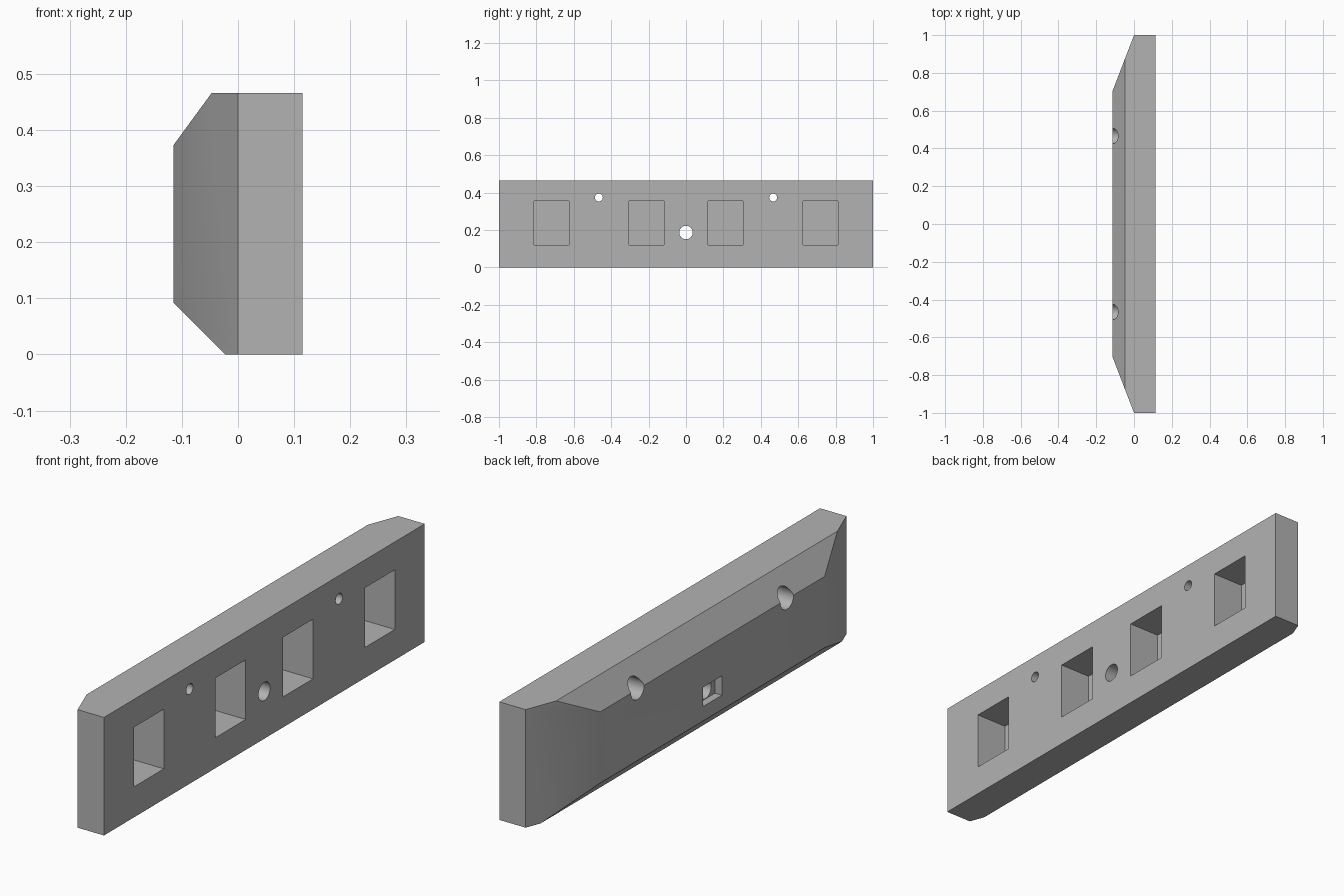
import bpy, bmesh, math
from mathutils import Matrix, Vector

cube = bpy.data.objects.get("Cube")
if cube:
    bpy.data.objects.remove(cube, do_unlink=True)

BACK, FRONT = -0.115, 0.115
HEIGHT = 0.466

grey = bpy.data.materials.new("plain grey")
grey.use_nodes = True
colour = (0.45, 0.45, 0.45, 1)
grey.diffuse_color = colour
grey.node_tree.nodes["Principled BSDF"].inputs["Base Color"].default_value = colour


def add_object(name, bm):
    bmesh.ops.recalc_face_normals(bm, faces=bm.faces)
    mesh = bpy.data.meshes.new(name)
    bm.to_mesh(mesh)
    bm.free()
    mesh.materials.append(grey)
    obj = bpy.data.objects.new(name, mesh)
    bpy.context.collection.objects.link(obj)
    return obj


def box_cutter(x0, x1, y, z, width, height):
    bm = bmesh.new()
    place = Matrix.Translation(((x0 + x1) / 2, y, z))
    bmesh.ops.create_cube(bm, size=1, matrix=place @ Matrix.Diagonal((x1 - x0, width, height, 1)))
    return add_object("pocket_cutter", bm)


def round_cutter(x0, x1, y, z, radius):
    bm = bmesh.new()
    place = Matrix.Translation(((x0 + x1) / 2, y, z)) @ Matrix.Rotation(math.pi / 2, 4, "Y")
    bmesh.ops.create_cone(bm, cap_ends=True, segments=48, radius1=radius, radius2=radius,
                          depth=x1 - x0, matrix=place)
    return add_object("hole_cutter", bm)


# Bar: chamfered cross-section extruded along y
bm = bmesh.new()
profile = [(FRONT, 0), (FRONT, HEIGHT), (-0.047, HEIGHT), (BACK, 0.373), (BACK, 0.092), (-0.023, 0)]
face = bm.faces.new([bm.verts.new((x, -1, z)) for x, z in profile])
end = bmesh.ops.extrude_face_region(bm, geom=[face])["geom"]
bmesh.ops.translate(bm, vec=(0, 2, 0), verts=[v for v in end if isinstance(v, bmesh.types.BMVert)])

# Slanted ends on the back side
for side in (-1, 1):
    cut = bmesh.ops.bisect_plane(bm, geom=bm.verts[:] + bm.edges[:] + bm.faces[:], dist=1e-5,
                                 plane_co=(0, side, 0), plane_no=Vector((-0.3, side * 0.115, 0)),
                                 clear_outer=True)
    rim = [e for e in cut["geom_cut"] if isinstance(e, bmesh.types.BMEdge)]
    bmesh.ops.holes_fill(bm, edges=rim)
bar = add_object("mounting_bar", bm)

# Central bolt hole with its rectangular nut recess
cutters = [round_cutter(-0.2, 0.2, 0, 0.187, 0.036),
           box_cutter(-0.2, BACK + 0.03, 0, 0.187, 0.118, 0.076)]

# Mirrored rectangular pockets, screw holes and counterbores
for side in (-1, 1):
    for y in (0.21, 0.72):
        cutters.append(box_cutter(-0.023, 0.2, side * y, 0.238, 0.187, 0.235))
    cutters.append(round_cutter(-0.2, 0.2, side * 0.466, 0.374, 0.021))
    cutters.append(round_cutter(-0.2, -0.023, side * 0.466, 0.374, 0.041))

bpy.context.view_layer.objects.active = bar
for cutter in cutters:
    mod = bar.modifiers.new("cut", "BOOLEAN")
    mod.operation = "DIFFERENCE"
    mod.solver = "EXACT"
    mod.object = cutter
    bpy.ops.object.modifier_apply(modifier=mod.name)
for cutter in cutters:
    bpy.data.objects.remove(cutter, do_unlink=True)

# Soft shading over the shallow end slopes and round holes
bpy.ops.object.select_all(action="DESELECT")
bar.select_set(True)
bpy.ops.object.shade_smooth_by_angle(angle=math.radians(30))
